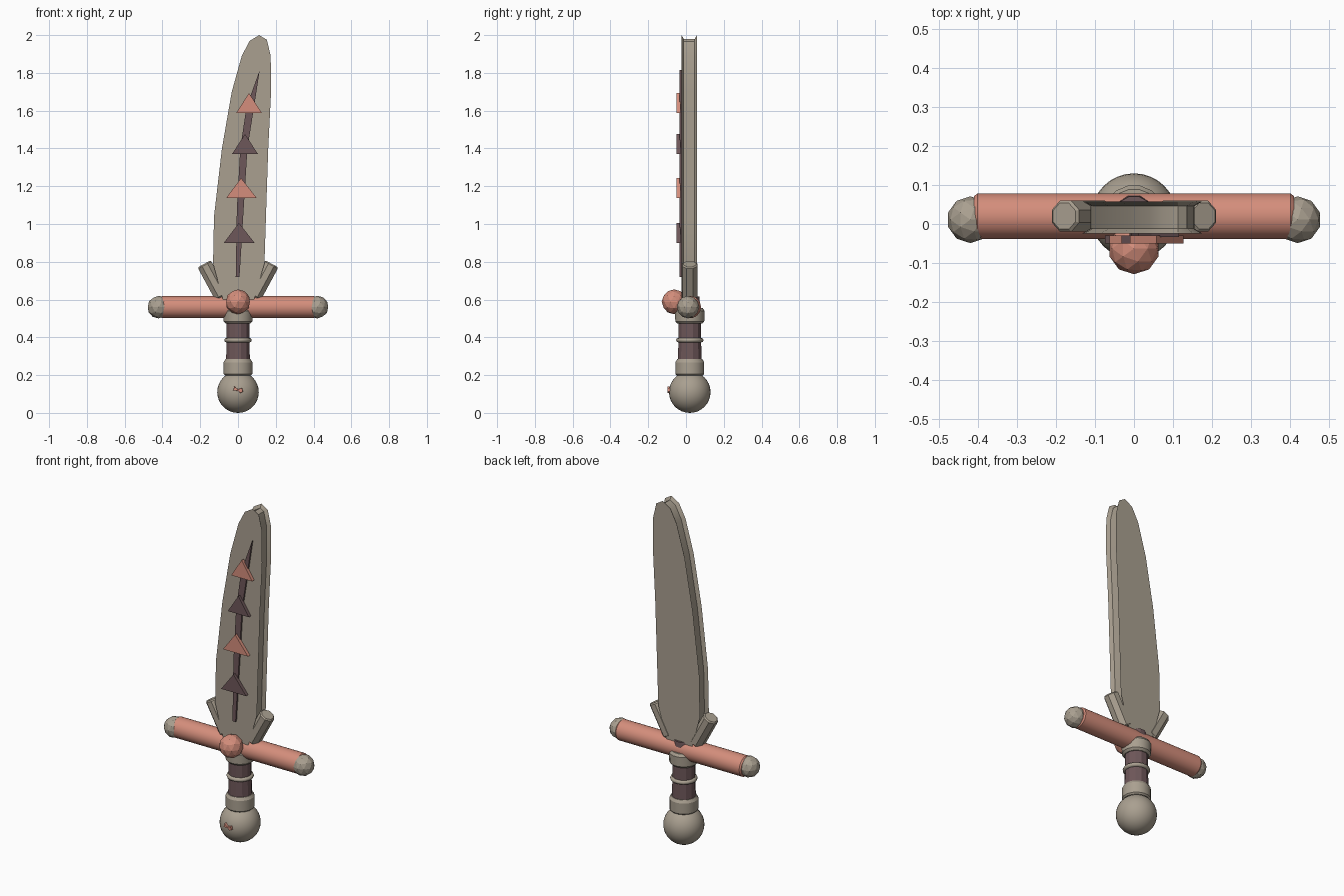
import bpy, bmesh, math
from mathutils import Vector, Matrix

if "Cube" in bpy.data.objects:
    bpy.data.objects.remove(bpy.data.objects["Cube"])

CY = 0.02  # depth of the sword's main axis


def material(name, rgb):
    m = bpy.data.materials.new(name)
    m.diffuse_color = (*rgb, 1)
    m.use_nodes = True
    m.node_tree.nodes["Principled BSDF"].inputs["Base Color"].default_value = m.diffuse_color
    return m


STEEL = material("pale_metal", (0.40, 0.35, 0.28))
CORAL = material("coral", (0.66, 0.27, 0.20))
DARK = material("dark_wrap", (0.155, 0.095, 0.10))


def finish(bm, name, mat, smooth=None):
    bmesh.ops.recalc_face_normals(bm, faces=bm.faces[:])
    me = bpy.data.meshes.new(name)
    bm.to_mesh(me)
    bm.free()
    me.materials.append(mat)
    if smooth:
        me.shade_smooth()
        me.set_sharp_from_angle(angle=math.radians(smooth))
    ob = bpy.data.objects.new(name, me)
    bpy.context.collection.objects.link(ob)
    return ob


def lathe(name, profile, sides, mat, start, direction, smooth=None):
    """Capped surface of revolution; profile holds (radius, distance along axis)."""
    bm = bmesh.new()
    rings = []
    for r, h in profile:
        rings.append([bm.verts.new((r * math.cos(2 * math.pi * (i + .5) / sides),
                                    r * math.sin(2 * math.pi * (i + .5) / sides), h))
                      for i in range(sides)])
    for a, b in zip(rings, rings[1:]):
        for i in range(sides):
            j = (i + 1) % sides
            bm.faces.new((a[i], a[j], b[j], b[i]))
    bm.faces.new(rings[0])
    bm.faces.new(rings[-1])
    rot = Vector((0, 0, 1)).rotation_difference(Vector(direction)).to_matrix().to_4x4()
    bm.transform(Matrix.Translation(start) @ rot)
    return finish(bm, name, mat, smooth)


def plate(name, outline, layers, mat, smooth=None):
    """Front-view outline stacked through layers of (y, inset)."""
    pts = [Vector(p) for p in outline]  # clockwise seen from the front
    n = len(pts)
    bm = bmesh.new()
    rings = []
    for y, inset in layers:
        ring = []
        for i, p in enumerate(pts):
            t = (pts[(i + 1) % n] - pts[i - 1]).normalized()
            q = p + Vector((t.y, -t.x)) * inset
            ring.append(bm.verts.new((q.x, y, q.y)))
        rings.append(ring)
    for a, b in zip(rings, rings[1:]):
        for i in range(n):
            j = (i + 1) % n
            bm.faces.new((a[i], a[j], b[j], b[i]))
    bm.faces.new(rings[0])
    bm.faces.new(rings[-1])
    return finish(bm, name, mat, smooth)


def ico(name, loc, r, mat):
    bm = bmesh.new()
    bmesh.ops.create_icosphere(bm, subdivisions=2, radius=r, matrix=Matrix.Translation(loc))
    return finish(bm, name, mat)


# Blade: leaning leaf shape with a recessed groove around its edge
plate("blade", [(-.08, .60), (-.132, .79), (-.127, 1.04), (-.085, 1.40), (-.033, 1.70),
                (.02, 1.89), (.062, 1.97), (.112, 2.0), (.153, 1.975), (.173, 1.89),
                (.175, 1.70), (.16, 1.40), (.148, 1.04), (.14, .79), (.085, .60)],
      [(-.024, 0), (-.012, .02), (.046, .02), (.058, 0)], STEEL, 30)

# Inlaid spine on the blade front
plate("blade_spine", [(-.012, .72), (-.006, 1.08), (.012, 1.40), (.045, 1.62), (.115, 1.815),
                      (.085, 1.62), (.05, 1.40), (.03, 1.08), (.008, .72)],
      [(-.034, 0), (-.018, 0)], DARK)

# Raised arrowheads, alternating colours
for i, (left, apex, right, z) in enumerate([(-.075, .005, .088, .90), (-.063, .016, .10, 1.137),
                                            (-.032, .037, .106, 1.37), (-.01, .058, .127, 1.587)]):
    plate(f"arrowhead_{i + 1}", [(left, z), (apex, z + .106), (right, z)],
          [(-.05, 0), (-.03, 0)], (DARK, CORAL)[i % 2])

# Crossguard with faceted end caps and angled lugs
lathe("crossguard", [(.052, 0), (.059, .008), (.059, .812), (.052, .82)], 28, CORAL,
      (-.41, CY, .56), (1, 0, 0), 30)
for s, side in ((-1, "left"), (1, "right")):
    ico(f"guard_cap_{side}", (s * .42, .011, .56), .06, STEEL)
    base, top = Vector((s * .085, CY, .615)), Vector((s * .179, CY, .789))
    L = (top - base).length
    lathe(f"guard_lug_{side}", [(.036, 0), (.043, .007), (.043, L - .007), (.036, L)], 8, STEEL,
          base, top - base)
ico("guard_gem", (0, -.063, .588), .066, CORAL)

# Grip with collars and a middle ring
UP = (0, 0, 1)
lathe("grip", [(.066, .26), (.062, .38), (.062, .52), (.052, .615)], 12, DARK, (0, CY, 0), UP)
lathe("upper_collar", [(.066, .472), (.078, .484), (.08, .54), (.07, .555)], 16, STEEL,
      (0, CY, 0), UP, 25)
lathe("lower_collar", [(.07, .198), (.078, .206), (.078, .268), (.068, .284)], 16, STEEL,
      (0, CY, 0), UP, 25)
lathe("grip_ring", [(.062, .373), (.071, .377), (.074, .385), (.071, .393), (.062, .397)], 16,
      STEEL, (0, CY, 0), UP, 60)

# Round pommel with a small stud
bm = bmesh.new()
bmesh.ops.create_uvsphere(bm, u_segments=32, v_segments=16, radius=.11,
                          matrix=Matrix.Translation((0, CY, .11)))
finish(bm, "pommel", STEEL, 40)
plate("pommel_stud", [(-.027, .118), (-.02, .142), (0, .127), (.022, .134),
                      (.028, .112), (.013, .103), (0, .114)],
      [(-.099, .003), (-.07, 0)], CORAL)
